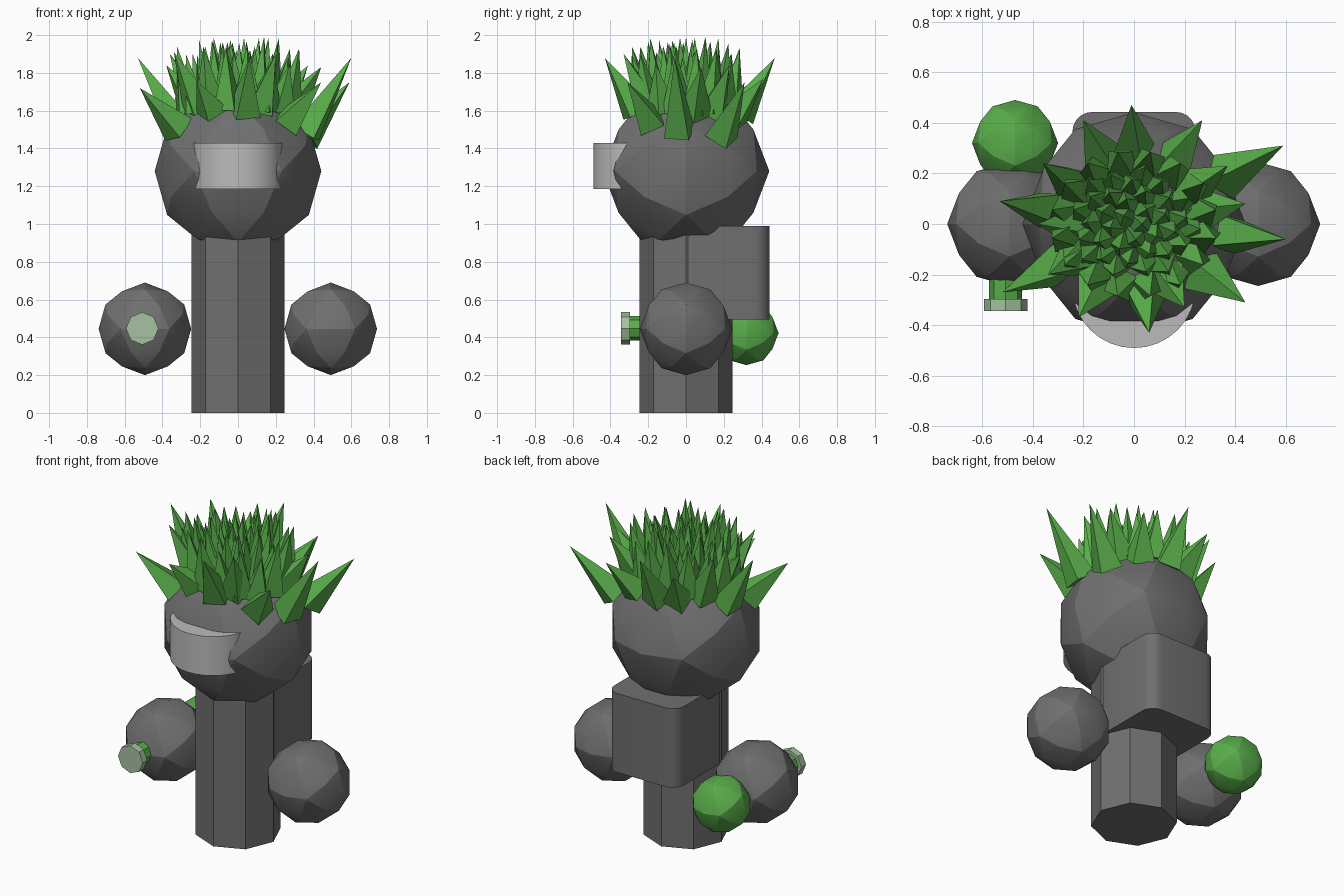
import bpy, bmesh, math, random
from mathutils import Vector

if "Cube" in bpy.data.objects:
    bpy.data.objects.remove(bpy.data.objects["Cube"])

random.seed(4)


def material(name, color):
    m = bpy.data.materials.new(name)
    m.diffuse_color = (*color, 1)
    m.use_nodes = True
    m.node_tree.nodes["Principled BSDF"].inputs["Base Color"].default_value = m.diffuse_color
    return m


DARK = material("dark_grey", (0.16, 0.16, 0.16))
LIGHT = material("light_grey", (0.5, 0.5, 0.5))
GREEN = material("leaf_green", (0.1, 0.42, 0.07))
PALE = material("pale_green", (0.38, 0.54, 0.36))


def finish(name, mat):
    ob = bpy.context.object
    ob.name = name
    ob.data.materials.append(mat)
    return ob


def ball(name, r, loc, mat):
    # faceted ball turned so a vertex sits on every main axis
    tilt = math.atan((1 + math.sqrt(5)) / 2)
    bpy.ops.mesh.primitive_ico_sphere_add(subdivisions=2, radius=r, location=loc,
                                          rotation=(0, tilt, 0))
    bpy.ops.object.shade_smooth_by_angle(angle=math.radians(20))
    return finish(name, mat)


def tube(name, sides, r, depth, loc, mat, rot=(0, 0, 0)):
    bpy.ops.mesh.primitive_cylinder_add(vertices=sides, radius=r, depth=depth,
                                        location=loc, rotation=rot)
    return finish(name, mat)


# body, head and hands
tube("body", 8, 0.245, 1.0, (0, 0, 0.5), DARK)
ball("head", 0.441, (0, 0, 1.28), DARK)
ball("left_hand", 0.245, (-0.493, 0, 0.445), DARK)
ball("right_hand", 0.245, (0.491, 0, 0.445), DARK)

# visor
tube("visor", 32, 0.245, 0.245, (0, -0.245, 1.307), LIGHT)
bpy.ops.object.shade_smooth_by_angle(angle=math.radians(30))

# backpack with rounded upright edges
bpy.ops.mesh.primitive_cube_add(size=1, location=(0, 0.198, 0.742))
pack = finish("backpack", DARK)
bm = bmesh.new()
bm.from_mesh(pack.data)
bmesh.ops.scale(bm, vec=(0.487, 0.49, 0.495), verts=bm.verts)
upright = [e for e in bm.edges if abs(e.verts[0].co.z - e.verts[1].co.z) > 0.1]
bmesh.ops.bevel(bm, geom=upright, offset=0.08, segments=5, profile=0.5, affect='EDGES')
bm.to_mesh(pack.data)
bm.free()
bpy.ops.object.shade_smooth_by_angle(angle=math.radians(30))

# tool held in the left hand
turn = (math.pi / 2, 0, 0)
tube("tool_stem", 8, 0.065, 0.3, (-0.507, -0.147, 0.447), GREEN, turn)
tube("tool_tip", 8, 0.086, 0.046, (-0.507, -0.32, 0.447), PALE, turn)
ball("tool_bulb", 0.17, (-0.47, 0.32, 0.423), GREEN)

# leafy hair: outer tips are placed, inner ones follow a ring and a spiral
hair = bmesh.new()


def spike(tip, spread, radius):
    x, y = tip.x * spread, tip.y * spread
    base = Vector((x, y, 1.25 + math.sqrt(max(0.43 ** 2 - x * x - y * y, 0.045))))
    axis = tip - base
    q = axis.to_track_quat('Z', 'Y')
    start = random.random() * math.tau
    ring = []
    for i in range(4):
        a = start + i * math.tau / 4
        ring.append(hair.verts.new(base + q @ Vector((math.cos(a), math.sin(a), 0)) * radius))
    top = hair.verts.new(tip)
    for i in range(4):
        hair.faces.new((ring[i], ring[(i + 1) % 4], top))
    hair.faces.new(ring[::-1])


outer = [(0.59, 0.31, 1.75), (0.60, -0.06, 1.88), (-0.53, 0.09, 1.88), (-0.52, -0.27, 1.72),
         (-0.01, 0.47, 1.88), (0.06, -0.43, 1.88), (0.27, 0.41, 1.77), (-0.20, 0.41, 1.80),
         (0.37, 0.23, 1.84), (0.44, -0.31, 1.75), (0.20, -0.33, 1.90), (-0.22, -0.37, 1.76),
         (-0.36, 0.24, 1.90), (-0.34, -0.20, 1.91), (0.44, 0.08, 1.83), (-0.38, 0.0, 1.84)]
for t in outer:
    spike(Vector(t), 0.6, 0.095)

# middle ring
for i in range(16):
    a = (i + 0.5) * math.tau / 16
    spike(Vector((0.33 * math.cos(a), 0.29 * math.sin(a), random.uniform(1.83, 1.95))), 0.8, 0.085)

# inner tuft
count = 36
for i in range(count):
    r = math.sqrt((i + 0.5) / count)
    a = i * 2.39996
    z = 1.99 - 0.1 * random.random() * (0.4 + r)
    spike(Vector((0.27 * r * math.cos(a), 0.24 * r * math.sin(a), z)), 0.8, 0.065)

mesh = bpy.data.meshes.new("hair")
hair.normal_update()
hair.to_mesh(mesh)
hair.free()
mesh.materials.append(GREEN)
bpy.context.collection.objects.link(bpy.data.objects.new("hair", mesh))
